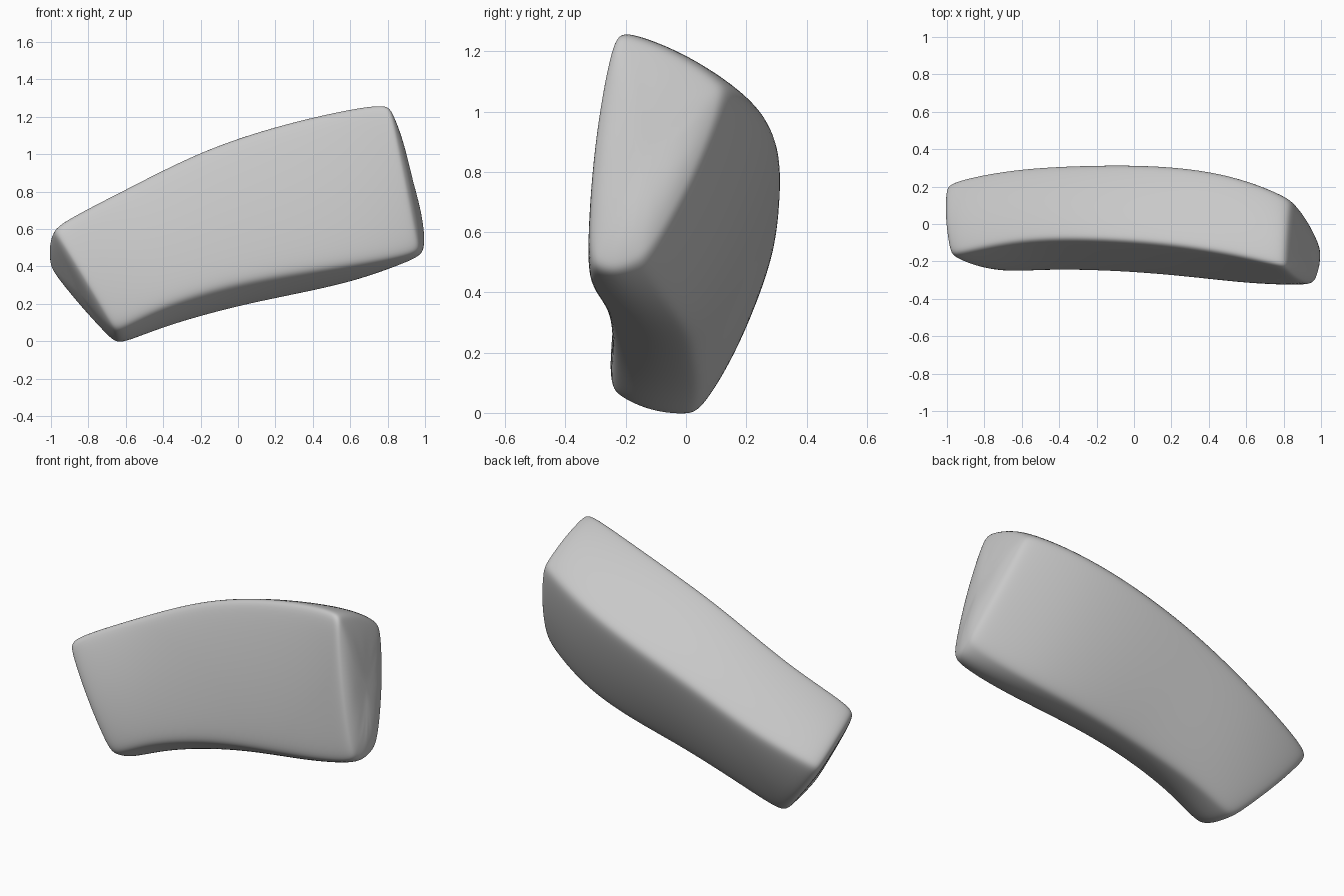
import bpy
from mathutils import Vector

if "Cube" in bpy.data.objects:
    bpy.data.objects.remove(bpy.data.objects["Cube"])

# Stations along the block: front bottom, front top, back top, back bottom
STATIONS = [
    [(-.65, -.27, .04), (-1.01, -.19, .63), (-1.04, .24, .41), (-.65, .04, -.04)],
    [(-.42, -.26, .18), (-.62, -.09, .83), (-.66, .32, .55), (-.40, .06, .06)],
    [(-.05, -.27, .30), (-.20, -.09, 1.05), (-.25, .34, .74), (.00, .04, .17)],
    [(.30, -.30, .36), (.20, -.12, 1.18), (.15, .34, .88), (.35, .03, .24)],
    [(.65, -.34, .41), (.55, -.18, 1.26), (.52, .29, 1.0), (.69, -.02, .32)],
    [(.98, -.34, .46), (.81, -.25, 1.30), (.84, .16, 1.10), (1.02, -.13, .48)],
]
BULGE = .025
stations = [[Vector(p) for p in s] for s in STATIONS]


def middle(corners):
    return sum(corners, Vector()) / 4


def blend(a, b, t):
    return [p.lerp(q, t) for p, q in zip(a, b)]


def ring(corners):
    """Section with softened corners and slightly bulging sides."""
    centre = middle(corners)
    points = []
    for i, a in enumerate(corners):
        b = corners[(i + 1) % 4]
        trim = .035 / (b - a).length
        mid = a.lerp(b, .5)
        points += [a.lerp(b, trim),
                   mid + (mid - centre).normalized() * BULGE,
                   a.lerp(b, 1 - trim)]
    return points


def end(corners, inner, crown):
    """Sections of one end, from its crowned middle to the rounded rim."""
    centre = middle(corners)
    push = (centre - middle(inner)).normalized() * crown
    rim = [p + (centre - p).normalized() * .045 for p in corners]
    core = [p.lerp(centre, .5) + push for p in corners]
    return [core, rim, blend(corners, inner, .09)]


sections = (end(stations[0], stations[1], .01) + stations[1:-1]
            + end(stations[-1], stations[-2], .03)[::-1])
rings = [ring(s) for s in sections]

# Skin the sections and close both ends
n = len(rings[0])
verts = [p for r in rings for p in r]
faces = [(k * n + i, k * n + (i + 1) % n, (k + 1) * n + (i + 1) % n, (k + 1) * n + i)
         for k in range(len(rings) - 1) for i in range(n)]
faces += [tuple(range(n))[::-1], tuple(range(len(verts) - n, len(verts)))]
mesh = bpy.data.meshes.new("curved_stone")
mesh.from_pydata(verts, [], [f[::-1] for f in faces])
stone = bpy.data.objects.new("curved_stone", mesh)
bpy.context.collection.objects.link(stone)

# Smooth worn surface
mesh.shade_smooth()
subdivision = stone.modifiers.new("Rounding", "SUBSURF")
subdivision.levels = subdivision.render_levels = 3

grey = bpy.data.materials.new("stone_grey")
grey.use_nodes = True
colour = (.58, .58, .58, 1)
grey.diffuse_color = colour
grey.node_tree.nodes["Principled BSDF"].inputs["Base Color"].default_value = colour
mesh.materials.append(grey)
